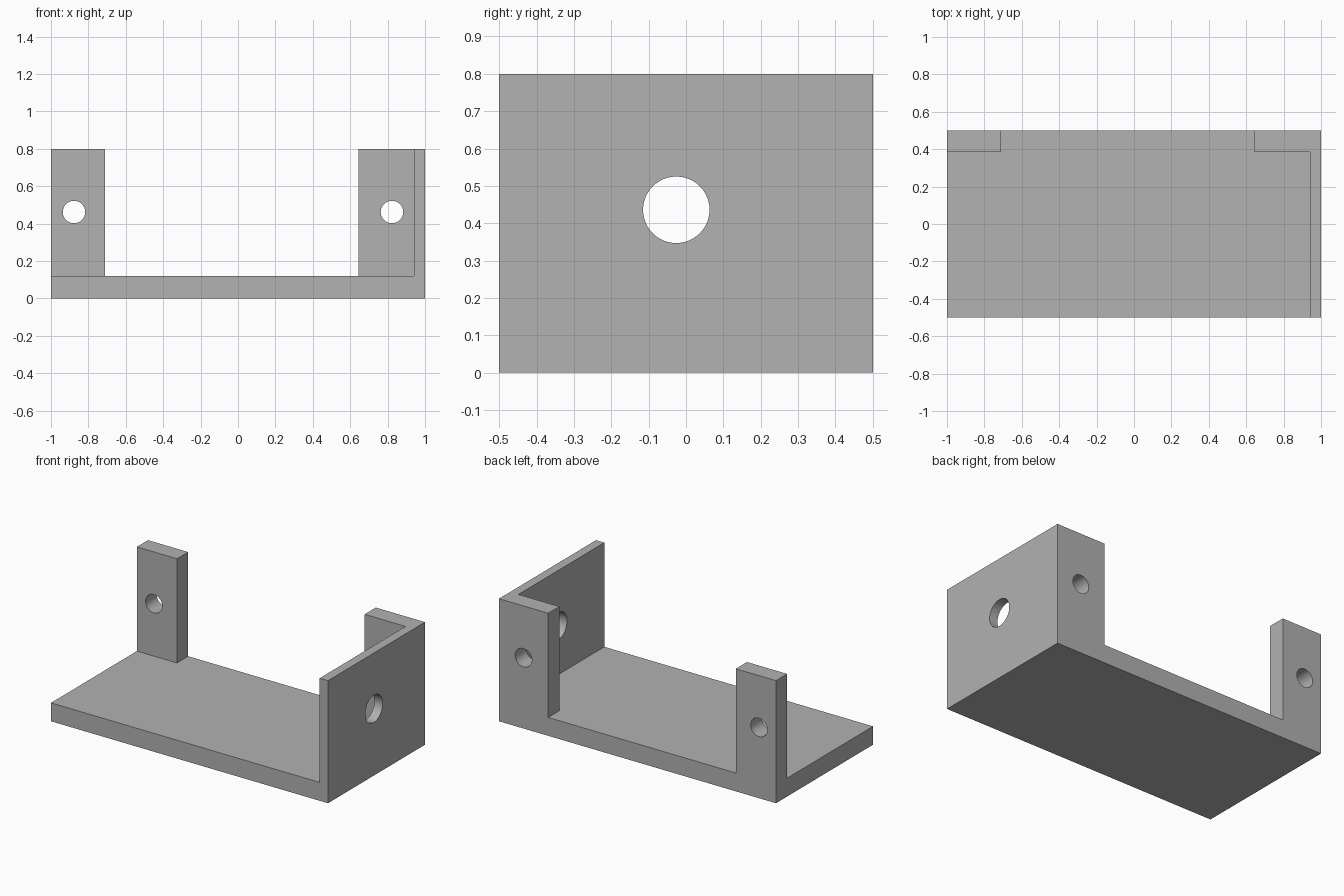
import bpy
from math import pi
from mathutils import Vector

cube = bpy.data.objects.get("Cube")
if cube:
    bpy.data.objects.remove(cube, do_unlink=True)

grey = bpy.data.materials.new("plain_grey")
grey.use_nodes = True
colour = (0.445, 0.445, 0.445, 1)
grey.diffuse_color = colour
grey.node_tree.nodes["Principled BSDF"].inputs["Base Color"].default_value = colour


def box(name, low, high):
    """Box between two opposite corners."""
    low, high = Vector(low), Vector(high)
    bpy.ops.mesh.primitive_cube_add(size=1, location=(low + high) / 2)
    obj = bpy.context.object
    obj.name = name
    obj.scale = high - low
    bpy.ops.object.transform_apply(location=True, rotation=False, scale=True)
    obj.data.materials.append(grey)
    return obj


def drill(name, centre, radius, rotation):
    """Round cutter for a through hole."""
    bpy.ops.mesh.primitive_cylinder_add(vertices=48, radius=radius, depth=0.4,
                                        location=centre, rotation=rotation)
    obj = bpy.context.object
    obj.name = name
    obj.data.materials.append(grey)
    return obj


# Solid block from which the bracket is cut
bracket = box("bracket", (-1, -0.5, 0), (1, 0.5, 0.8))

cutters = [
    # Open space above the floor, leaving the side wall and rear wall
    box("inner_space_cutter", (-1.2, -0.7, 0.12), (0.94, 0.385, 1)),
    # Gap between the two rear posts
    box("rear_gap_cutter", (-0.71, 0.2, 0.12), (0.645, 0.7, 1)),
    # Large hole in the side wall
    drill("side_hole_cutter", (0.97, -0.026, 0.436), 0.089, (0, pi / 2, 0)),
]
# Small holes in the rear posts
for side, x in (("right", -0.877), ("left", 0.823)):
    cutters.append(drill(f"{side}_post_hole_cutter", (x, 0.44, 0.462), 0.06, (pi / 2, 0, 0)))

# Cut everything out of the block
for cutter in cutters:
    bpy.context.view_layer.objects.active = bracket
    mod = bracket.modifiers.new(cutter.name, 'BOOLEAN')
    mod.operation = 'DIFFERENCE'
    mod.solver = 'EXACT'
    mod.object = cutter
    bpy.ops.object.modifier_apply(modifier=mod.name)
    bpy.data.objects.remove(cutter, do_unlink=True)

# Smooth hole walls, sharp edges elsewhere
bpy.ops.object.select_all(action='DESELECT')
bracket.select_set(True)
bpy.context.view_layer.objects.active = bracket
bpy.ops.object.shade_smooth_by_angle(angle=pi / 6)
